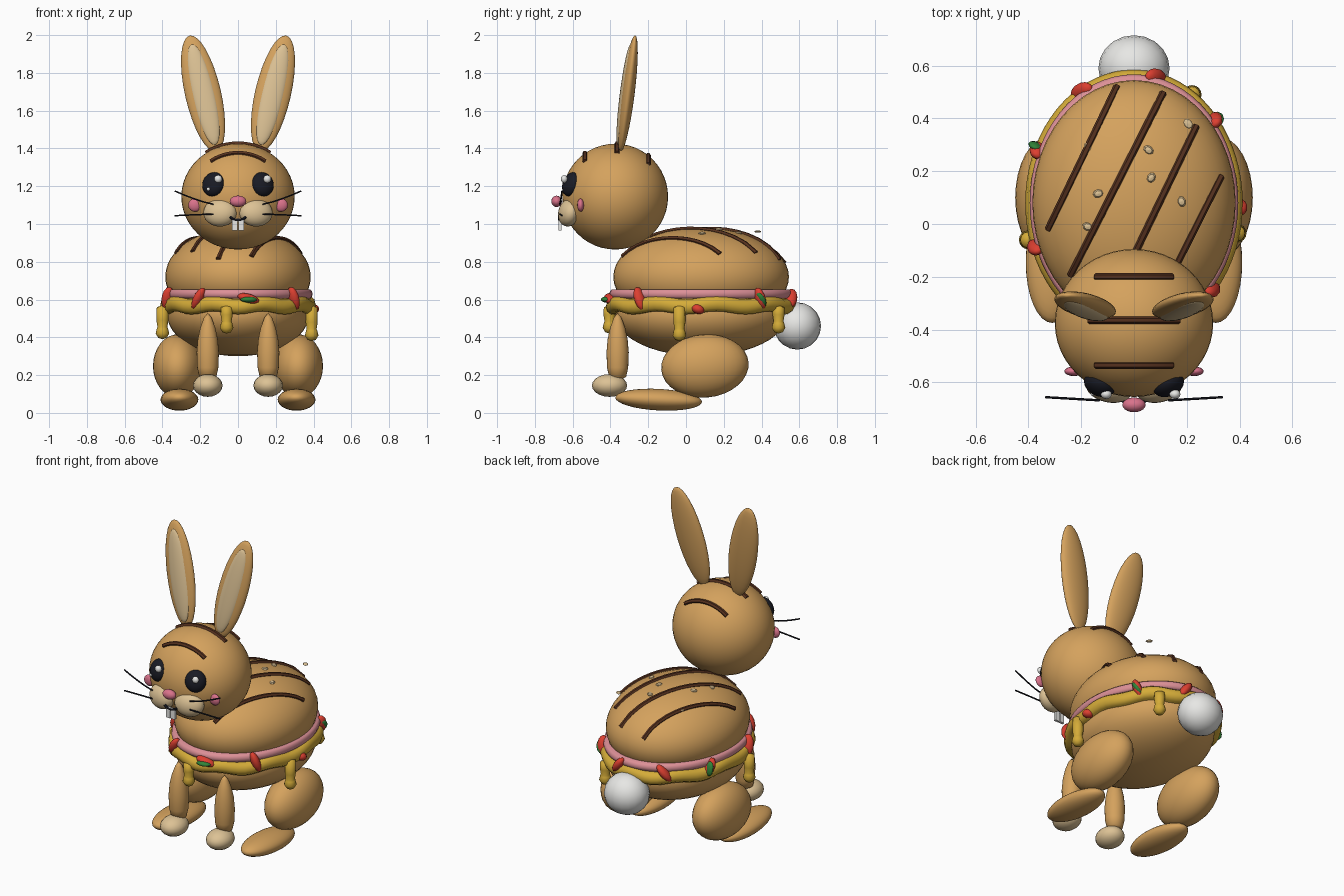
import bpy, bmesh, math
from mathutils import Vector, Matrix, Euler

cube = bpy.data.objects.get("Cube")
if cube:
    bpy.data.objects.remove(cube, do_unlink=True)


def material(name, r, g, b):
    m = bpy.data.materials.new(name)
    m.use_nodes = True
    m.diffuse_color = (r, g, b, 1)
    m.node_tree.nodes["Principled BSDF"].inputs["Base Color"].default_value = (r, g, b, 1)
    return m


TAN = material("toasted_tan", 0.66, 0.36, 0.11)
CREAM = material("cream", 0.72, 0.54, 0.30)
HAM = material("ham_pink", 0.72, 0.28, 0.31)
ROSE = material("rose_pink", 0.70, 0.17, 0.26)
YELLOW = material("mustard_yellow", 0.66, 0.41, 0.04)
RED = material("tomato_red", 0.72, 0.05, 0.03)
GREEN = material("lettuce_green", 0.03, 0.23, 0.04)
BROWN = material("grill_brown", 0.09, 0.03, 0.013)
WHITE = material("soft_white", 0.82, 0.82, 0.80)
BLACK = material("ink_black", 0.01, 0.011, 0.018)


def finish(name, bm, mat, smooth=True):
    bmesh.ops.recalc_face_normals(bm, faces=bm.faces)
    me = bpy.data.meshes.new(name)
    bm.to_mesh(me)
    bm.free()
    me.materials.append(mat)
    me.polygons.foreach_set("use_smooth", [smooth] * len(me.polygons))
    ob = bpy.data.objects.new(name, me)
    bpy.context.collection.objects.link(ob)
    return ob


def ellipsoid(name, loc, radii, mat, rot=(0, 0, 0), seg=32, smooth=True):
    bm = bmesh.new()
    bmesh.ops.create_uvsphere(bm, u_segments=seg, v_segments=seg // 2, radius=1)
    turn = Euler([math.radians(a) for a in rot]).to_matrix().to_4x4()
    bm.transform(Matrix.Translation(loc) @ turn @ Matrix.Diagonal((*radii, 1)))
    return finish(name, bm, mat, smooth)


def lathe(name, profile, loc, mat, scale=(1, 1), steps=24, wave=0):
    bm = bmesh.new()
    vs = [bm.verts.new((r, 0, z)) for r, z in profile]
    es = [bm.edges.new(pair) for pair in zip(vs, vs[1:])]
    bmesh.ops.spin(bm, geom=vs + es, cent=(0, 0, 0), axis=(0, 0, 1),
                   angle=math.tau, steps=steps)
    bmesh.ops.remove_doubles(bm, verts=bm.verts, dist=0.0001)
    for v in bm.verts:
        a = math.atan2(v.co.y, v.co.x)
        v.co.z += wave * math.sin(9 * a) * v.co.xy.length
        v.co.x *= scale[0]
        v.co.y *= scale[1]
    bm.transform(Matrix.Translation(loc))
    return finish(name, bm, mat)


def tube(name, points, radius, mat):
    cu = bpy.data.curves.new(name, "CURVE")
    cu.dimensions = "3D"
    cu.bevel_depth = radius
    cu.bevel_resolution = 1
    cu.use_fill_caps = True
    sp = cu.splines.new("POLY")
    sp.points.add(len(points) - 1)
    for p, co in zip(sp.points, points):
        p.co = (*co, 1)
    cu.materials.append(mat)
    ob = bpy.data.objects.new(name, cu)
    bpy.context.collection.objects.link(ob)
    bpy.ops.object.select_all(action="DESELECT")
    ob.select_set(True)
    bpy.context.view_layer.objects.active = ob
    bpy.ops.object.convert(target="MESH")
    bpy.ops.object.shade_smooth_by_angle()


def on_top(x, y, centre, radii):
    u, v = (x - centre[0]) / radii[0], (y - centre[1]) / radii[1]
    return Vector((x, y, centre[2] + radii[2] * math.sqrt(max(0, 1 - u * u - v * v))))


def grill_mark(name, a, b, centre, radii, n=12):
    ends = Vector(a), Vector(b)
    tube(name, [on_top(*ends[0].lerp(ends[1], i / n), centre, radii) for i in range(n + 1)],
         0.014, BROWN)


# Bun body with filling
BUN, BUN_R = (0, 0.08, 0.72), (0.385, 0.465, 0.26)
ellipsoid("top_bun", BUN, BUN_R, TAN, seg=48)
ellipsoid("bottom_bun", (0, 0.08, 0.52), (0.375, 0.455, 0.22), TAN, seg=48)
lathe("ham_slice", [(0, -.024), (.97, -.024), (.99, -.015), (1, 0), (.99, .015), (.97, .024), (0, .024)],
      (0, 0.08, 0.63), HAM, (0.395, 0.487), 64)
lathe("cheese_slice", [(0, -.04), (.94, -.04), (.985, -.025), (1, 0), (.985, .025), (.94, .04), (0, .04)],
      (0, 0.08, 0.57), YELLOW, (0.412, 0.505), 72, wave=0.009)

# Cheese drips: stem with a bulb at its end
for i, (x, y, low) in enumerate([(-.06, -.405, .42), (.39, -.035, .38), (.22, .49, .42), (-.40, -.06, .39)]):
    lathe(f"cheese_drip_{i}", [(0, low), (.022, low + .007), (.036, low + .03), (.03, low + .055),
          (.026, low + .065), (.032, low + .1), (.03, .56), (0, .57)], (x, y, 0), YELLOW, steps=16)

# Tomato pieces around the rim, some with lettuce: angle, tilt, length, lettuce
PIECES = [(-2, 70, .035, 0), (-42, 20, .065, 0), (-82, 75, .06, 1), (-122, -30, .065, 0),
          (-160, -20, .065, 0), (156, -25, .055, 1), (120, 40, .062, 0), (78, -35, .06, 0), (40, 18, .06, 1)]
for i, (deg, tilt, size, leafy) in enumerate(PIECES):
    a = math.radians(deg)
    x, y = 0.395 * math.cos(a), 0.08 + 0.485 * math.sin(a)
    z = 0.55 if i == 0 else 0.605
    ellipsoid(f"tomato_{i}", (x, y, z), (.035, .026, size), RED, (tilt, 0, deg), 14)
    if leafy:
        ellipsoid(f"lettuce_{i}", (x * 1.03, y + .02 * math.sin(a) - .01 * math.cos(a), z - .005),
                  (.03, .016, .045), GREEN, (tilt + 15, 0, deg), 12)

# Grill marks on the bun
for i, (a, b) in enumerate([((-.065, .52), (-.325, -.02)), ((.11, .495), (-.24, -.195)),
                            ((.235, .37), (-.105, -.335)), ((.33, .18), (.07, -.335))]):
    grill_mark(f"bun_grill_mark_{i}", a, b, BUN, BUN_R)

# Sesame seeds
for i, (x, y) in enumerate([(-.175, .29), (.055, .28), (-.135, .115), (.065, .175), (.18, .085), (-.175, -.01)]):
    ellipsoid(f"sesame_seed_{i}", on_top(x, y, BUN, BUN_R), (.016, .021, .010), CREAM, (0, 0, 50 * i), 8, False)
ellipsoid("loose_sesame_seed", (.205, .38, .96), (.016, .021, .006), CREAM, (0, 0, 40), 8, False)

# Tail
ellipsoid("tail", (0, .59, .46), (.135, .125, .125), WHITE, seg=20)

# Head
HEAD, HEAD_R = (0, -.375, 1.145), (.30, .28, .28)
ellipsoid("head", HEAD, HEAD_R, TAN, seg=48)
for i, (y, w) in enumerate([(-.20, .145), (-.365, .17), (-.535, .145)]):
    grill_mark(f"head_grill_mark_{i}", (-w, y), (w, y), HEAD, HEAD_R)
ellipsoid("nose", (0, -.685, 1.12), (.044, .028, .03), ROSE, seg=20)
tube("mouth", [(.042 * math.sin(t), -.670, 1.043 - .022 * math.cos(t))
               for t in [math.radians(d) for d in range(-80, 81, 20)]], .008, BLACK)

# Paired parts
for side, s in (("left", 1), ("right", -1)):
    ellipsoid(f"{side}_ear", (s * .185, -.308, 1.69), (.095, .036, .318), TAN, (-7, s * 13, 0))
    ellipsoid(f"{side}_inner_ear", (s * .183, -.327, 1.685), (.062, .024, .275), CREAM, (-7, s * 13, 0))
    ellipsoid(f"{side}_eye", (s * .13, -.608, 1.21), (.062, .042, .066), BLACK, (-18, 0, s * 24), 24)
    ellipsoid(f"{side}_eye_shine", (s * .13 + .025, -.645, 1.238), (.021, .018, .021), WHITE, seg=12)
    ellipsoid(f"{side}_eye_glint", (s * .13 - .026, -.642, 1.185), (.01, .01, .01), WHITE, seg=10)
    ellipsoid(f"{side}_cheek", (s * .228, -.558, 1.10), (.036, .018, .035), ROSE, seg=16)
    ellipsoid(f"{side}_muzzle", (s * .095, -.62, 1.06), (.09, .055, .074), CREAM, (-12, 0, s * 12), 24)

    bm = bmesh.new()
    bmesh.ops.create_cube(bm, size=1)
    bm.transform(Matrix.Translation((s * .017, -.667, .997)) @ Matrix.Diagonal((.029, .016, .065, 1)))
    finish(f"{side}_tooth", bm, WHITE, False)

    for name, z, rise in (("upper", 1.105, .07), ("lower", 1.052, -.008)):
        tube(f"{side}_{name}_whisker",
             [(s * (.13 + .205 * t), -.668 + .012 * t, z + rise * t ** 1.3)
              for t in (0, .25, .5, .75, 1)], .0045, BLACK)

    # Legs and feet
    lathe(f"{side}_front_leg", [(0, .53), (.02, .505), (.04, .45), (.053, .39), (.059, .32),
          (.056, .24), (.045, .19), (0, .17)], (s * .16, -.362, 0), TAN)
    ellipsoid(f"{side}_front_paw", (s * .16, -.405, .145), (.078, .093, .06), CREAM, seg=20)
    ellipsoid(f"{side}_thigh", (s * .32, .10, .248), (.13, .232, .167), TAN, (5, 0, 0))
    ellipsoid(f"{side}_hind_foot", (s * .31, -.145, .07), (.10, .23, .057), TAN, (-3, 0, 0))
